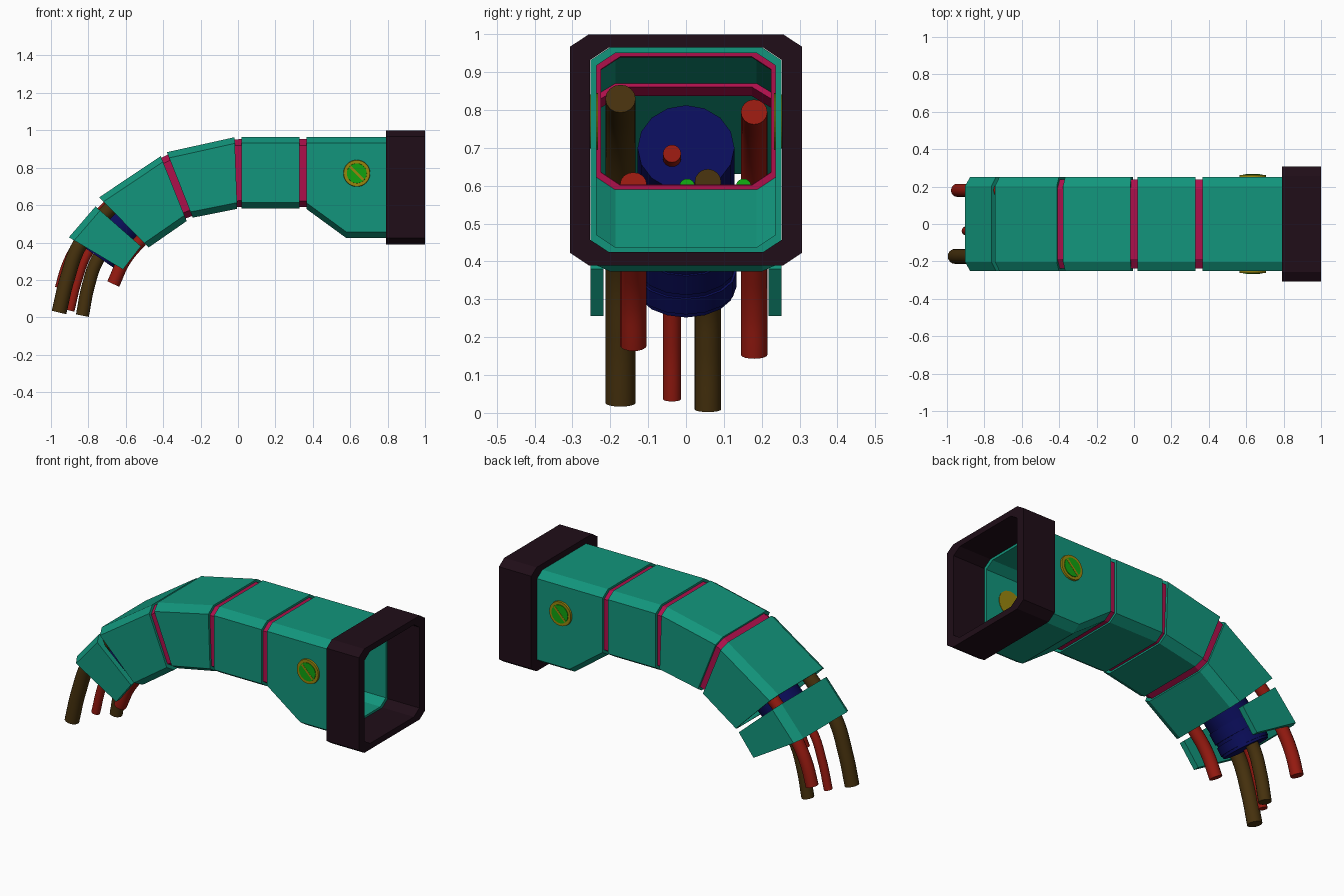
import bpy, bmesh, math
from mathutils import Vector, Matrix

if "Cube" in bpy.data.objects:
    bpy.data.objects.remove(bpy.data.objects["Cube"])


def mat(name, r, g, b):
    m = bpy.data.materials.new(name)
    m.diffuse_color = (r, g, b, 1)
    m.use_nodes = True
    m.node_tree.nodes["Principled BSDF"].inputs["Base Color"].default_value = m.diffuse_color
    return m


TEAL = mat("teal", .006, .30, .20)
DARK = mat("dark", .014, .004, .009)
CRIMSON = mat("crimson", .42, .005, .07)
GOLD = mat("gold", .32, .24, .004)
GREEN = mat("green", .005, .36, .005)
BLUE = mat("blue", .003, .004, .10)
BROWN = mat("brown", .06, .03, .004)
RED = mat("red", .30, .010, .005)


def add_mesh(name, bm, m):
    bmesh.ops.recalc_face_normals(bm, faces=bm.faces)
    me = bpy.data.meshes.new(name)
    bm.to_mesh(me)
    bm.free()
    me.materials.append(m)
    ob = bpy.data.objects.new(name, me)
    bpy.context.collection.objects.link(ob)
    return ob


def section(top, bot, hw, t=(0, 0), is_open=False):
    """Chamfered outline in the plane through top and bottom (x, z) points."""
    top, bot = Vector(top), Vector(bot)
    d = (bot - top).normalized()
    a, b = top + d * t[1], (bot if is_open else bot - d * t[1])
    w, cy, cz = hw - t[0], .05, .033
    right = [(w - cy, a), (w, a + d * cz)]
    right += [(w, b)] if is_open else [(w, b - d * cz), (w - cy, b)]
    pts = [(-y, p) for y, p in reversed(right)] + right
    return [Vector((p.x, y, p.y)) for y, p in pts]


def shell(name, m, stations, hw, t, is_open=False):
    """Hollow loft through (top, bottom) stations; open makes a U section."""
    bm = bmesh.new()
    outer = [[bm.verts.new(v) for v in section(a, b, hw, (0, 0), is_open)] for a, b in stations]
    inner = [[bm.verts.new(v) for v in section(a, b, hw, t, is_open)] for a, b in stations]
    n = len(outer[0])
    edges = [(i, (i + 1) % n) for i in range(n - 1 if is_open else n)]
    for rings in (outer, inner):
        for r, s in zip(rings, rings[1:]):
            for i, j in edges:
                bm.faces.new((r[i], r[j], s[j], s[i]))
    for k in (0, -1):
        for i, j in edges:
            bm.faces.new((outer[k][i], outer[k][j], inner[k][j], inner[k][i]))
    if is_open:
        for k in range(len(stations) - 1):
            for i in (0, n - 1):
                bm.faces.new((outer[k][i], outer[k + 1][i], inner[k + 1][i], inner[k][i]))
    return add_mesh(name, bm, m)


def tube(name, m, y, r, pts):
    """Round cable swept along (x, z) points at constant y."""
    cu = bpy.data.curves.new(name, 'CURVE')
    cu.dimensions = '3D'
    cu.bevel_depth, cu.bevel_resolution = r, 6
    cu.use_fill_caps, cu.resolution_u = True, 8
    sp = cu.splines.new('BEZIER')
    sp.bezier_points.add(len(pts) - 1)
    for bp, (x, z) in zip(sp.bezier_points, pts):
        bp.co = (x, y, z)
        bp.handle_left_type = bp.handle_right_type = 'AUTO'
    cu.materials.append(m)
    ob = bpy.data.objects.new(name, cu)
    bpy.context.collection.objects.link(ob)
    bpy.ops.object.select_all(action='DESELECT')
    ob.select_set(True)
    bpy.context.view_layer.objects.active = ob
    bpy.ops.object.convert(target='MESH')
    bpy.ops.object.shade_smooth_by_angle(angle=math.radians(40))


# Armour segments and end collar
WALL = (.016, .014)
HW = .252
shell("end_collar", DARK, [((1, 1), (1, .39)), ((.79, 1), (.79, .39))], .307, (.053, .035))
shell("segment_1", TEAL, [((.795, .965), (.795, .423)), ((.58, .965), (.58, .423)),
                          ((.365, .965), (.365, .58))], HW, WALL)
shell("segment_2", TEAL, [((.33, .965), (.33, .581)), ((.02, .965), (.02, .581))], HW, WALL)
shell("segment_3", TEAL, [((-.018, .963), (-.004, .58)), ((-.38, .883), (-.242, .533))], HW, WALL)
shell("segment_4", TEAL, [((-.413, .862), (-.274, .515)), ((-.743, .641), (-.477, .374))], HW, WALL)
shell("end_guard", TEAL, [((-.762, .593), (-.519, .38)), ((-.904, .428), (-.615, .256))],
      HW, (.034, .03), True)

# Crimson joint rings, slightly inset between the segments
for i, st in enumerate([
        [((.372, .953), (.372, .59)), ((.323, .953), (.323, .59))],
        [((-.026, .951), (-.012, .59)), ((.026, .953), (.026, .591))],
        [((-.372, .872), (-.237, .545)), ((-.42, .848), (-.282, .528))]]):
    shell(f"joint_ring_{i + 1}", CRIMSON, st, .238, (.014, .012))

# Slotted bolts on both sides of the first segment
def disc(name, m, side, r1, r2, y0, y1):
    bm = bmesh.new()
    bmesh.ops.create_cone(bm, cap_ends=True, segments=32, radius1=r1, radius2=r2, depth=y1 - y0)
    bm.transform(Matrix.Translation((.635, side * (y0 + y1) / 2, .77))
                 @ Matrix.Rotation(-side * math.pi / 2, 4, 'X'))
    return add_mesh(name, bm, m)


for side, tag in ((-1, "front"), (1, "back")):
    disc(f"bolt_washer_{tag}", GOLD, side, .075, .070, .233, .262)
    disc(f"bolt_head_{tag}", GREEN, side, .055, .053, .25, .265)
    bm = bmesh.new()
    bmesh.ops.create_cube(bm, size=1)
    bm.transform(Matrix.Translation((.635, side * .262, .77))
                 @ Matrix.Rotation(-side * math.pi / 4, 4, 'Y')
                 @ Matrix.Diagonal((.10, .008, .012, 1)))
    add_mesh(f"bolt_slot_{tag}", bm, GOLD)

# Blue core conduit with end bands
tube("core_conduit", BLUE, 0, .128,
     [(-.33, .70), (-.47, .625), (-.615, .49), (-.70, .40), (-.752, .325)])
tube("core_band", BLUE, 0, .134, [(-.66, .445), (-.70, .395)])
tube("core_end_band", BLUE, 0, .134, [(-.717, .375), (-.744, .335)])

# Cables
tube("brown_cable_outer", BROWN, -.173, .04,
     [(-.30, .83), (-.50, .745), (-.70, .565), (-.845, .39), (-.915, .20), (-.957, .026)])
tube("red_cable_back", RED, .18, .035,
     [(-.30, .795), (-.50, .725), (-.72, .565), (-.86, .37), (-.91, .27), (-.945, .153)])
tube("red_cable_front", RED, -.139, .035,
     [(-.25, .605), (-.40, .52), (-.53, .40), (-.61, .30), (-.667, .178)])
tube("red_cable_thin", RED, -.037, .024,
     [(-.26, .685), (-.45, .635), (-.65, .52), (-.80, .345), (-.86, .19), (-.898, .036)])
tube("brown_cable_inner", BROWN, .058, .035,
     [(-.26, .61), (-.45, .57), (-.63, .46), (-.75, .31), (-.80, .17), (-.832, .009)])
# Short green wires ending inside the shell
for i, y in enumerate((.003, .152)):
    tube(f"green_wire_{i + 1}", GREEN, y, .02, [(-.25, .60), (-.35, .56), (-.45, .48)])
